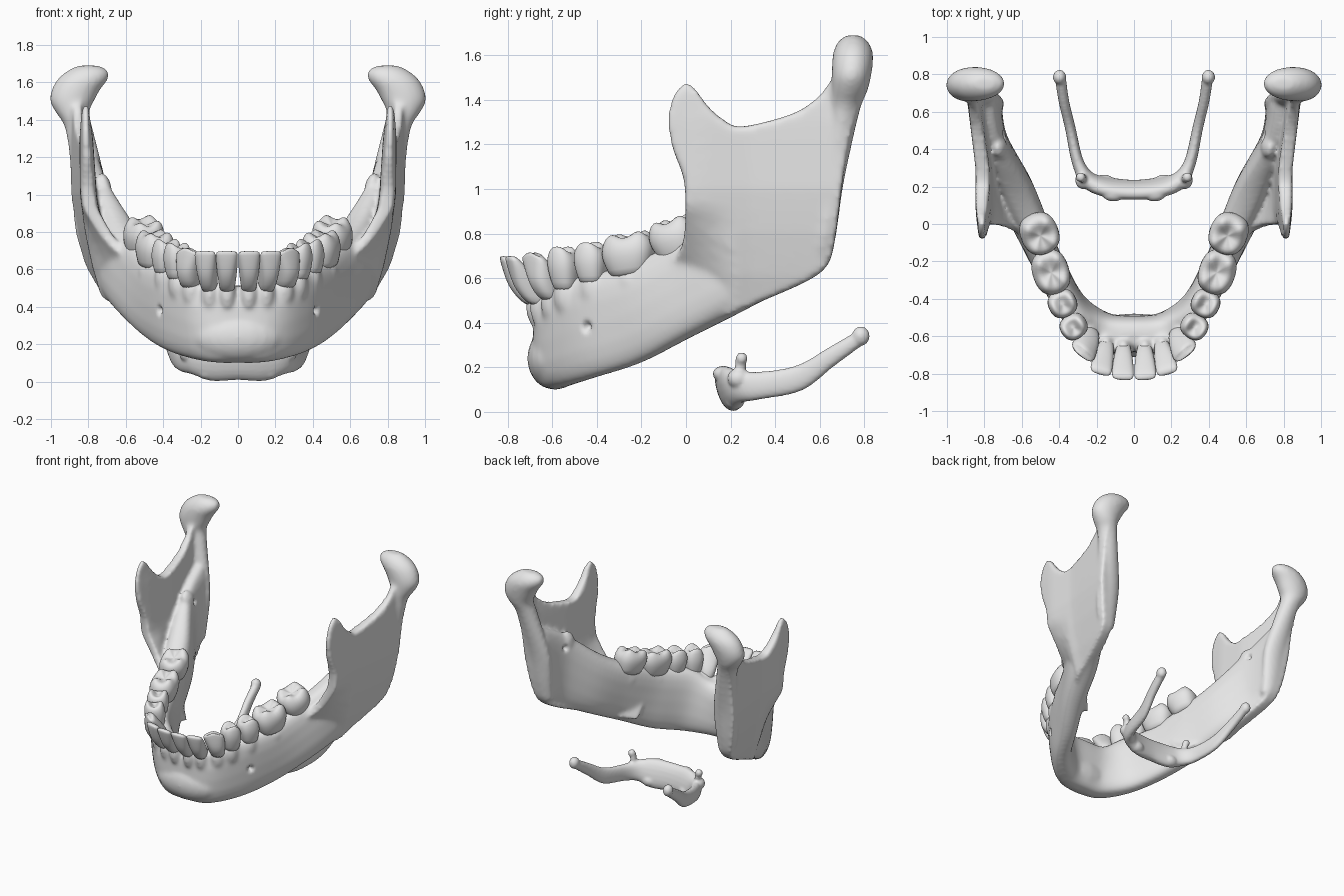
import bpy, bmesh, math
from mathutils import Vector, Matrix

cube = bpy.data.objects.get("Cube")
if cube:
    bpy.data.objects.remove(cube, do_unlink=True)

bone = bpy.data.materials.new("pale_grey_bone")
bone.use_nodes = True
bone.diffuse_color = (0.8, 0.8, 0.8, 1)
bone.node_tree.nodes["Principled BSDF"].inputs["Base Color"].default_value = (0.8, 0.8, 0.8, 1)


def catmull(points, steps, closed=False):
    """Smooth a list of equal-length tuples."""
    n = len(points)
    pick = (lambda i: points[i % n]) if closed else (lambda i: points[max(0, min(n - 1, i))])
    out = []
    for i in range(n if closed else n - 1):
        quad = [pick(i + k) for k in (-1, 0, 1, 2)]
        for s in range(steps):
            t = s / steps
            out.append(tuple(
                0.5 * (2 * b + (c - a) * t + (2 * a - 5 * b + 4 * c - d) * t * t
                       + (3 * b - a - 3 * c + d) * t ** 3)
                for a, b, c, d in zip(*quad)))
    return out if closed else out + [points[-1]]


def blend(x, table):
    """Piecewise linear lookup."""
    if x <= table[0][0]:
        return table[0][1]
    for (a, u), (b, v) in zip(table, table[1:]):
        if x <= b:
            return u + (v - u) * (x - a) / (b - a)
    return table[-1][1]


def loft(bm, rings):
    rows = [[bm.verts.new(p) for p in ring] for ring in rings]
    n = len(rows[0])
    for a, b in zip(rows, rows[1:]):
        for i in range(n):
            j = (i + 1) % n
            bm.faces.new((a[i], a[j], b[j], b[i]))
    bm.faces.new(rows[0])
    bm.faces.new(rows[-1])


def arch(bm, half, power):
    """Band through both sides; each station is top xyz, bottom xyz, half thickness."""
    mirrored = [(-s[0], s[1], s[2], -s[3], s[4], s[5], s[6]) for s in half[:0:-1]]
    stations = catmull(mirrored + half, 6)
    mids = [(Vector(s[:3]) + Vector(s[3:6])) / 2 for s in stations]
    rings = []
    for i, s in enumerate(stations):
        along = mids[min(i + 1, len(mids) - 1)] - mids[max(i - 1, 0)]
        up = (Vector(s[:3]) - Vector(s[3:6])) / 2
        out = along.cross(up).normalized() * s[6]
        ring = []
        for k in range(20):
            c, w = math.cos(k * math.tau / 20), math.sin(k * math.tau / 20)
            ring.append(mids[i] + out * math.copysign(abs(c) ** power, c)
                        + up * math.copysign(abs(w) ** power, w))
        rings.append(ring)
    loft(bm, rings)


def blob(bm, centre, radii, tilt=0):
    m = Matrix.Translation(centre) @ Matrix.Rotation(tilt, 4, 'Y') @ Matrix.Diagonal((*radii, 1))
    bmesh.ops.create_uvsphere(bm, u_segments=20, v_segments=12, radius=1, matrix=m)


def mirror_copy(bm):
    geom = bmesh.ops.duplicate(bm, geom=bm.verts[:] + bm.edges[:] + bm.faces[:])["geom"]
    for v in geom:
        if isinstance(v, bmesh.types.BMVert):
            v.co.x *= -1


def finish(bm, name):
    bmesh.ops.recalc_face_normals(bm, faces=bm.faces[:])
    mesh = bpy.data.meshes.new(name)
    bm.to_mesh(mesh)
    bm.free()
    mesh.materials.append(bone)
    mesh.shade_smooth()
    obj = bpy.data.objects.new(name, mesh)
    bpy.context.collection.objects.link(obj)
    return obj


def fuse(obj, voxel, rounds):
    """Merge overlapping volumes into one smooth skin."""
    mod = obj.modifiers.new("merge", 'REMESH')
    mod.mode, mod.voxel_size, mod.use_smooth_shade = 'VOXEL', voxel, True
    mod = obj.modifiers.new("soften", 'SMOOTH')
    mod.factor, mod.iterations = 0.5, rounds
    graph = bpy.context.evaluated_depsgraph_get()
    mesh = bpy.data.meshes.new_from_object(obj.evaluated_get(graph))
    obj.modifiers.clear()
    obj.data = mesh
    if not mesh.materials:
        mesh.materials.append(bone)
    mesh.shade_smooth()


# Teeth: name, base, tip, half width, half depth, yaw, cusps
teeth = [
    ("central_incisor", (.058, -.69, .51), (.06, -.82, .70), .06, .075, 4, 0),
    ("lateral_incisor", (.155, -.67, .51), (.178, -.79, .70), .06, .075, 16, 0),
    ("canine", (.25, -.61, .53), (.272, -.69, .715), .074, .08, 40, 0),
    ("first_premolar", (.32, -.54, .57), (.325, -.555, .735), .07, .076, 58, 2),
    ("second_premolar", (.385, -.42, .60), (.38, -.43, .755), .076, .08, 64, 2),
    ("first_molar", (.45, -.25, .635), (.44, -.262, .80), .124, .102, 72, 4),
    ("second_molar", (.515, -.03, .70), (.497, -.07, .865), .112, .106, 68, 4)]

# Ramus plate from its side outline
half_jaw = bmesh.new()
outline = [(0, 1.475), (-.05, 1.43), (-.08, 1.32), (-.062, 1.19), (-.012, 1.05), (-.002, .9), (-.02, .74),
           (-.1, .58), (-.04, .37), (.1, .395), (.3, .48), (.54, .585), (.635, .66), (.67, .78),
           (.705, 1.05), (.745, 1.27), (.8, 1.45), (.74, 1.6), (.66, 1.5), (.59, 1.41), (.47, 1.335),
           (.25, 1.28), (.17, 1.31), (.1, 1.37), (.04, 1.45)]
face = half_jaw.faces.new([half_jaw.verts.new((-1, y, z)) for y, z in catmull(outline, 4, True)])
grown = bmesh.ops.extrude_face_region(half_jaw, geom=[face])["geom"]
for v in grown:
    if isinstance(v, bmesh.types.BMVert):
        v.co.x = 1
bmesh.ops.triangulate(half_jaw, faces=half_jaw.faces[:])
for axis, low in (((0, 1, 0), -.1), ((0, 0, 1), .35)):
    for k in range(20):
        place = Vector(axis) * (low + k * .065)
        bmesh.ops.bisect_plane(half_jaw, geom=half_jaw.verts[:] + half_jaw.edges[:] + half_jaw.faces[:],
                               plane_co=place, plane_no=axis)
# Bend the plate outward toward the top and inward toward the molars
for v in half_jaw.verts:
    y, z = v.co.y, v.co.z
    mid = blend(z, [(.35, .63), (.45, .685), (.62, .735), (.8, .772), (1, .80), (1.4, .815)])
    mid += .05 * max(0, y - .3) / .4
    mid -= max(0, .2 - y) * .85 * max(0, min(1, (.92 - z) / .35))
    thick = blend(z, [(.4, .045), (.9, .046), (1.1, .042), (1.3, .036), (1.47, .022)])
    v.co.x = mid + v.co.x * thick * blend(y, [(-.08, .5), (.06, 1)])

# Wide rear border, neck and condyle
sections = [(.765, .60, .67, .06, .045), (.785, .625, .8, .085, .05), (.79, .65, 1.0, .095, .053),
            (.815, .682, 1.18, .083, .058), (.852, .715, 1.36, .074, .068),
            (.885, .735, 1.44, .09, .08), (.887, .742, 1.5, .118, .088), (.867, .747, 1.56, .13, .092),
            (.828, .75, 1.62, .135, .088), (.802, .75, 1.665, .105, .064), (.80, .75, 1.69, .055, .03)]
loft(half_jaw, [[(x + rx * math.cos(a), y + ry * math.sin(a), z)
                 for a in (k * math.tau / 20 for k in range(20))]
                for x, y, z, rx, ry in catmull(sections, 3)])
# Bony spur on the inner face of the ramus
blob(half_jaw, (.715, .41, 1.05), (.036, .06, .07), .3)
# Root bulges under the teeth
for name, base, tip, width, depth, yaw, cusps in teeth:
    axis = (Vector(tip) - Vector(base)).normalized()
    slim = .65 if cusps == 4 else .78
    blob(half_jaw, Vector(base) - axis * .05, (width * slim, depth * slim, .095 if cusps < 4 else .06))
mirror_copy(half_jaw)
# Jaw body, running up the inner face of each ramus
arch(half_jaw, [(0, -.59, .515, 0, -.585, .10, .1),
                (.18, -.575, .52, .15, -.565, .105, .098),
                (.31, -.50, .60, .325, -.415, .15, .08),
                (.43, -.30, .65, .45, -.20, .22, .082),
                (.52, -.05, .755, .58, .02, .335, .092),
                (.62, .16, .88, .67, .25, .45, .1),
                (.74, .42, 1.1, .74, .47, .565, .066),
                (.79, .64, 1.22, .765, .59, .67, .07)], .7)
# Chin prominence
blob(half_jaw, (0, -.595, .24), (.25, .118, .14))
jaw = finish(half_jaw, "jaw_bone")
fuse(jaw, .0125, 12)

# Nerve openings pressed into the bone
for side in (-1, 1):
    for spot, depth in (((.42, -.45, .375), .035), ((.70, .47, 1.02), .03)):
        spot = Vector((spot[0] * side, spot[1], spot[2]))
        pit = min(jaw.data.vertices, key=lambda v: (v.co - spot).length)
        centre, inward = pit.co.copy(), -pit.normal.copy()
        for v in jaw.data.vertices:
            v.co += inward * depth * math.exp(-((v.co - centre).length / .018) ** 2)

# Tooth crowns: height, width and depth factors from neck to biting surface
blade = [(-.2, .6, .7), (.05, .74, .92), (.3, .86, .95), (.6, .98, .68), (.9, 1, .38), (1, .92, .22)]
grinder = [(-.2, .7, .7), (.05, .82, .84), (.4, 1, 1), (.7, 1, .98), (.93, .84, .8),
           (.98, .62, .58), (.88, .36, .32), (.82, .1, .1)]
for side, label in ((1, "left"), (-1, "right")):
    for name, base, tip, width, depth, yaw, cusps in teeth:
        base, tip = Vector(base), Vector(tip)
        angle = math.radians(yaw)
        across = Vector((math.cos(angle), math.sin(angle), 0))
        outward = Vector((math.sin(angle), -math.cos(angle), 0))
        lean = max(0, tip.z - .74) * 2.4
        rings = []
        for h, sw, sd in (grinder if cusps else blade):
            ring = []
            for k in range(16):
                a = k * math.tau / 16
                c, s = math.cos(a), math.sin(a)
                p = base.lerp(tip, h)
                p += across * math.copysign(abs(c) ** .8, c) * sw * width
                p += outward * math.copysign(abs(s) ** .8, s) * sd * depth
                p.z += lean * (p.y - tip.y)
                if cusps and h > .85:
                    p.z -= .018 * math.cos(cusps * a) * min(1, sw * 1.4)
                elif name == "canine" and h > .85:
                    p.z -= .03 * abs(c) - .012
                p.x *= side
                ring.append(p)
            rings.append(ring)
        bm = bmesh.new()
        loft(bm, rings)
        tooth = finish(bm, label + "_" + name)
        rounding = tooth.modifiers.new("rounding", 'SUBSURF')
        rounding.levels = rounding.render_levels = 1

# Throat bone: small horns with knobs, then the body and long horns
throat = bmesh.new()
blob(throat, (.275, .245, .21), (.022, .026, .06), .15)
blob(throat, (.285, .25, .24), (.027, .027, .027))
blob(throat, (.27, .235, .15), (.045, .05, .045))
blob(throat, (.16, .22, .055), (.06, .045, .045))
blob(throat, (.11, .16, .17), (.06, .04, .035))
blob(throat, (.398, .785, .34), (.036, .04, .044))
mirror_copy(throat)
arch(throat, [(0, .155, .205, 0, .21, .01, .046),
              (.14, .168, .205, .14, .225, .005, .046),
              (.24, .215, .19, .24, .25, .04, .044),
              (.30, .33, .18, .30, .33, .055, .032),
              (.34, .50, .21, .34, .52, .095, .028),
              (.375, .65, .295, .375, .665, .205, .028),
              (.395, .79, .375, .395, .80, .305, .03)], .9)
fuse(finish(throat, "throat_bone"), .009, 4)
